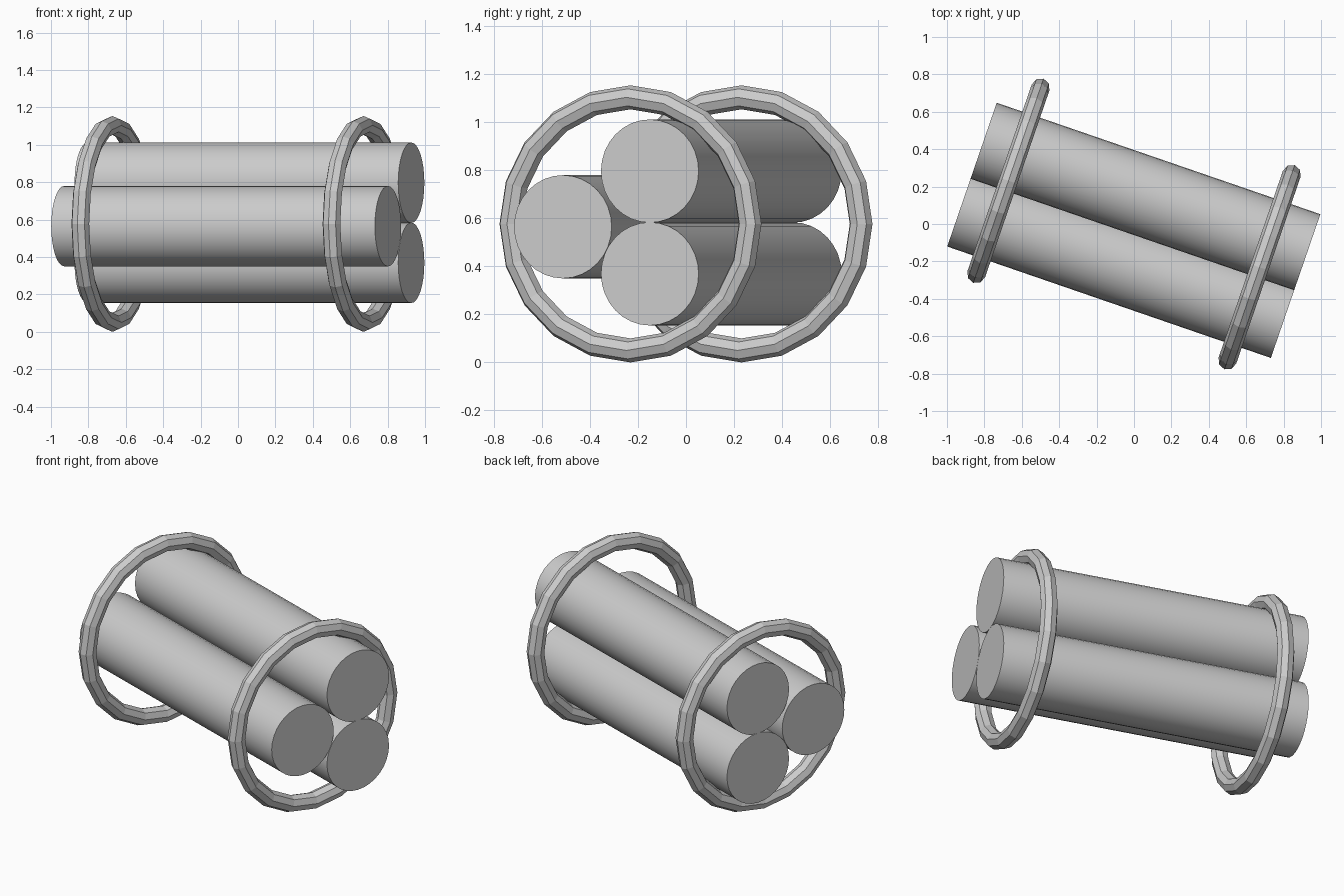
import bpy
import bmesh
import math
from mathutils import Matrix, Vector

cube = bpy.data.objects.get("Cube")
if cube:
    bpy.data.objects.remove(cube, do_unlink=True)

GREY = (0.6, 0.6, 0.6, 1)
grey = bpy.data.materials.new("plain grey")
grey.use_nodes = True
grey.diffuse_color = GREY
grey.node_tree.nodes["Principled BSDF"].inputs["Base Color"].default_value = GREY

# The bundle lies along its own x axis, turned on the ground
TURN = Matrix.Rotation(math.radians(-19), 4, "Z")
LAY = Matrix.Rotation(math.radians(90), 4, "Y")


def finish(obj, name, along, across, height):
    obj.name = name
    obj.data.materials.append(grey)
    place = Matrix.Translation(Vector((along, across, height)))
    obj.matrix_world = TURN @ place @ LAY


def rod(name, across, height):
    bpy.ops.mesh.primitive_cylinder_add(vertices=32, radius=0.215, depth=1.83)
    obj = bpy.context.object
    bpy.ops.object.shade_smooth_by_angle(angle=math.radians(30))
    finish(obj, name, 0.01, across, height)


def ring(name, along):
    bpy.ops.mesh.primitive_torus_add(major_segments=20, minor_segments=8,
                                     major_radius=0.527, minor_radius=0.05)
    obj = bpy.context.object
    bpy.ops.object.shade_flat()
    finish(obj, name, along, 0, 0.577)


# Three touching rods
rod("front_rod", -0.224, 0.565)
rod("upper_back_rod", 0.159, 0.797)
rod("lower_back_rod", 0.159, 0.369)

# Two hoops around the rods
ring("right_hoop", -0.71)
ring("left_hoop", 0.71)
